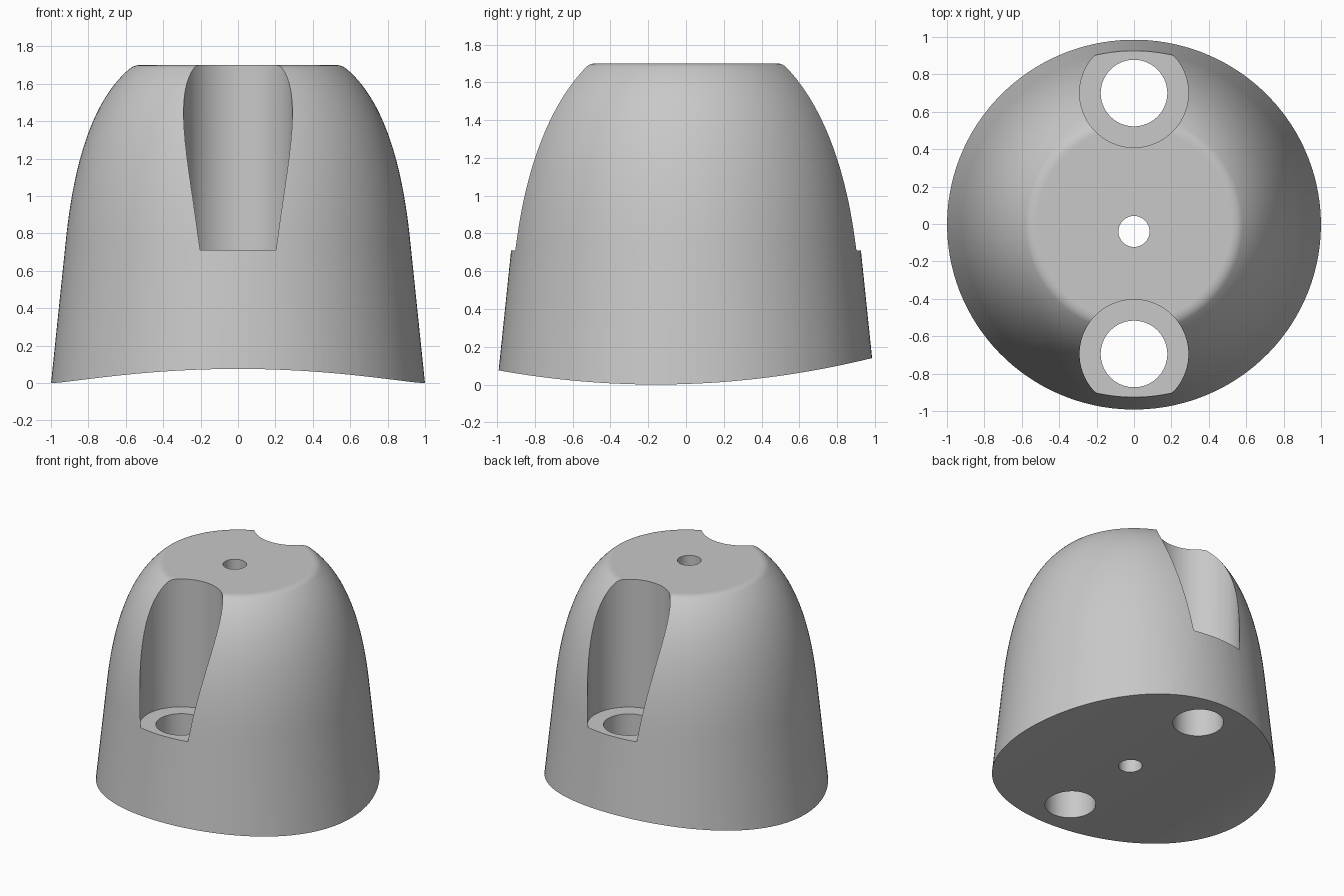
import bpy, bmesh, math
from mathutils import Vector

if "Cube" in bpy.data.objects:
    bpy.data.objects.remove(bpy.data.objects["Cube"])

grey = bpy.data.materials.new("plain_grey")
grey.use_nodes = True
colour = (0.58, 0.58, 0.58, 1)
grey.diffuse_color = colour
grey.node_tree.nodes["Principled BSDF"].inputs["Base Color"].default_value = colour


def finish(name, bm):
    bmesh.ops.recalc_face_normals(bm, faces=bm.faces)
    mesh = bpy.data.meshes.new(name)
    bm.to_mesh(mesh)
    bm.free()
    mesh.materials.append(grey)
    obj = bpy.data.objects.new(name, mesh)
    bpy.context.collection.objects.link(obj)
    return obj


def turned(name, profile, sides, y=0):
    """Closed solid of revolution from (radius, height) points."""
    bm = bmesh.new()
    rings = []
    for r, z in profile:
        rings.append([bm.verts.new((r * math.cos(a), y + r * math.sin(a), z))
                      for a in (math.tau * (i + 0.5) / sides for i in range(sides))])
    for low, high in zip(rings, rings[1:]):
        for i in range(sides):
            j = (i + 1) % sides
            bm.faces.new((low[i], low[j], high[j], high[i]))
    bm.faces.new(rings[0][::-1])
    bm.faces.new(rings[-1])
    return finish(name, bm)


def bezier(points, steps):
    a, b, c = (Vector(p) for p in points)
    return [tuple(a * (1 - t) ** 2 + b * 2 * t * (1 - t) + c * t * t)
            for t in (i / steps for i in range(steps + 1))]


# Body: tapered skirt, full domed shoulder, softened rim and flat top
shoulder = bezier([(0.922, 0.75), (0.853, 1.45), (0.58, 1.68)], 24)
rim = bezier([(0.58, 1.68), (0.556, 1.70), (0.52, 1.70)], 5)
body = turned("body", [(1.005, -0.05)] + shoulder + rim[1:], 128)

# Hollowed underside: an arch across x that rises slightly towards the back
bm = bmesh.new()
xs = [-1.2 + 2.4 * i / 48 for i in range(49)]
outline = [(x, 0.108 - 0.105 * x * x) for x in xs] + [(1.2, -0.5), (-1.2, -0.5)]
slope = 0.033
face = bm.faces.new([bm.verts.new((x, -1.2, z - 1.2 * slope)) for x, z in outline])
swept = bmesh.ops.extrude_face_region(bm, geom=[face])["geom"]
bmesh.ops.translate(bm, vec=(0, 2.4, 2.4 * slope),
                    verts=[v for v in swept if isinstance(v, bmesh.types.BMVert)])
cutters = [finish("underside_cutter", bm)]

# Centre hole, and a bolt hole with a screw recess at front and back
cutters.append(turned("centre_hole_cutter", [(0.083, -0.3), (0.083, 2)], 48, y=-0.04))
for side, y in (("front", -0.695), ("back", 0.70)):
    steps = [(0.178, -0.3), (0.178, 0.71), (0.291, 0.71), (0.291, 2)]
    cutters.append(turned(side + "_bolt_cutter", steps, 64, y=y))

bpy.context.view_layer.objects.active = body
body.select_set(True)
for cutter in cutters:
    mod = body.modifiers.new(cutter.name, "BOOLEAN")
    mod.operation = "DIFFERENCE"
    mod.solver = "EXACT"
    mod.object = cutter
    bpy.ops.object.modifier_apply(modifier=mod.name)
for cutter in cutters:
    bpy.data.objects.remove(cutter)

# Smooth shading with crisp cut edges and a flat top
bpy.ops.object.select_all(action="DESELECT")
body.select_set(True)
bpy.ops.object.shade_smooth_by_angle(angle=math.radians(30))
weighted = body.modifiers.new("weighted_normals", "WEIGHTED_NORMAL")
weighted.keep_sharp = True
